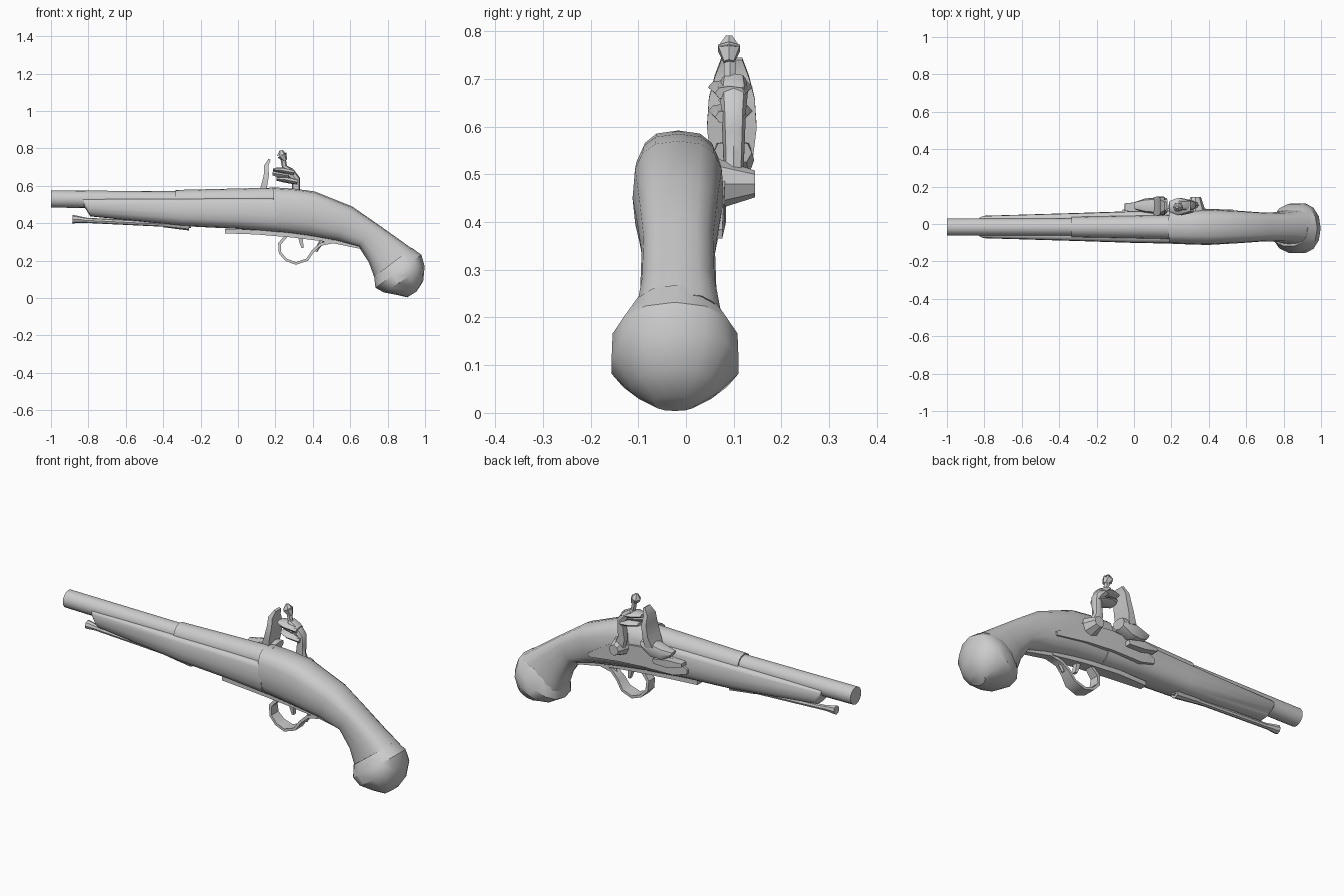
import bpy, bmesh, math
from mathutils import Vector

CY = -0.016  # centre line of barrel and stock


def finish(name, bm, angle=40):
    bmesh.ops.recalc_face_normals(bm, faces=bm.faces)
    mesh = bpy.data.meshes.new(name)
    bm.to_mesh(mesh)
    bm.free()
    ob = bpy.data.objects.new(name, mesh)
    bpy.context.collection.objects.link(ob)
    bpy.ops.object.select_all(action='DESELECT')
    ob.select_set(True)
    bpy.context.view_layer.objects.active = ob
    bpy.ops.object.shade_smooth_by_angle(angle=math.radians(angle))
    return ob


def oval(n=16, top=0.8, bottom=0.9):
    """Rounded section; smaller powers make that half boxier."""
    pts = []
    for i in range(n):
        a = 2 * math.pi * i / n
        s, c = math.sin(a), math.cos(a)
        p = top if c > 0 else bottom
        pts.append((math.copysign(abs(s) ** p, s), math.copysign(abs(c) ** p, c)))
    return pts


SQUARE = [(-1, -1), (1, -1), (1, 1), (-1, 1)]


def loft(name, stations, section, y=CY, angle=40):
    """Stations: (top x, top z, bottom x, bottom z, half width)."""
    bm = bmesh.new()
    rings = []
    for tx, tz, bx, bz, w in stations:
        top, bot = Vector((tx, y, tz)), Vector((bx, y, bz))
        mid, half = (top + bot) / 2, (top - bot) / 2
        rings.append([bm.verts.new(mid + half * v + Vector((0, w * u, 0))) for u, v in section])
    n = len(section)
    for a, b in zip(rings, rings[1:]):
        for i in range(n):
            j = (i + 1) % n
            bm.faces.new((a[i], a[j], b[j], b[i]))
    bm.faces.new(rings[0])
    bm.faces.new(rings[-1])
    return finish(name, bm, angle)


def strip(name, path, y, section=SQUARE):
    """Bar following a side-view path of (x, z, half thickness, half width)."""
    stations = []
    for i, (x, z, t, w) in enumerate(path):
        p, q = path[max(i - 1, 0)], path[min(i + 1, len(path) - 1)]
        d = Vector((q[0] - p[0], q[1] - p[1])).normalized()
        nx, nz = -d.y * t, d.x * t
        stations.append((x + nx, z + nz, x - nx, z - nz, w))
    return loft(name, stations, section, y)


def rod(name, a, b, r1, r2, n=8):
    a, b = Vector(a), Vector(b)
    bm = bmesh.new()
    bmesh.ops.create_cone(bm, cap_ends=True, segments=n, radius1=r1, radius2=r2, depth=(b - a).length)
    bmesh.ops.rotate(bm, verts=bm.verts, matrix=(b - a).to_track_quat('Z', 'Y').to_matrix())
    bmesh.ops.translate(bm, verts=bm.verts, vec=(a + b) / 2)
    return finish(name, bm)


# Barrel: slim front tube and thicker breech
rod("barrel", (-1, CY, 0.53), (-0.32, CY, 0.523), 0.046, 0.048, 16)
rod("breech", (-0.335, CY, 0.523), (0.22, CY, 0.525), 0.055, 0.066, 16)

# Stock: slim fore-end under the barrel, then wrist and grip
loft("fore_end", [
    (-0.83, 0.53, -0.82, 0.485, 0.05),
    (-0.81, 0.53, -0.79, 0.437, 0.06),
    (-0.30, 0.532, -0.30, 0.385, 0.075),
    (0.00, 0.535, 0.00, 0.37, 0.085),
    (0.21, 0.535, 0.21, 0.35, 0.089),
], oval(16, 0.35, 0.8))
loft("grip", [
    (0.185, 0.592, 0.20, 0.352, 0.089),
    (0.30, 0.585, 0.28, 0.343, 0.093),
    (0.41, 0.57, 0.38, 0.33, 0.096),
    (0.61, 0.49, 0.53, 0.305, 0.086),
    (0.74, 0.40, 0.645, 0.275, 0.077),
    (0.86, 0.315, 0.70, 0.19, 0.08),
    (0.95, 0.25, 0.74, 0.08, 0.095),
], oval(16, 0.7, 0.8))

# Flared butt cap
loft("butt_cap", [
    (0.93, 0.268, 0.728, 0.115, 0.098),
    (0.98, 0.232, 0.735, 0.055, 0.134),
    (0.998, 0.17, 0.78, 0.03, 0.136),
    (0.99, 0.09, 0.85, 0.017, 0.095),
    (0.955, 0.035, 0.905, 0.004, 0.045),
], oval(14, 0.9, 0.9), -0.023, 35)

# Ramrod with flared tip and its holders
rod("ramrod", (-0.86, CY, 0.418), (-0.25, CY, 0.388), 0.014, 0.014)
rod("ramrod_tip", (-0.885, CY, 0.422), (-0.81, CY, 0.417), 0.023, 0.013)
rod("ramrod_pipe", (-0.40, CY, 0.397), (-0.26, CY, 0.387), 0.018, 0.026)

# Trigger guard, its front tang, and the trigger
strip("guard_tang", [(-0.07, 0.358, 0.012, 0.02), (0.1, 0.352, 0.012, 0.03),
                     (0.3, 0.335, 0.012, 0.03), (0.5, 0.31, 0.012, 0.025)], CY)
strip("trigger_guard", [
    (0.26, 0.335, 0.009, 0.02), (0.222, 0.29, 0.008, 0.025), (0.225, 0.24, 0.007, 0.03),
    (0.26, 0.203, 0.007, 0.033), (0.31, 0.185, 0.007, 0.035), (0.37, 0.205, 0.007, 0.033),
    (0.40, 0.25, 0.007, 0.028), (0.44, 0.287, 0.008, 0.022), (0.51, 0.303, 0.01, 0.02),
    (0.66, 0.27, 0.008, 0.015)], CY)
rod("guard_post", (0.415, CY, 0.25), (0.46, CY, 0.325), 0.009, 0.014, 6)
strip("trigger", [(0.33, 0.345, 0.013, 0.014), (0.338, 0.30, 0.01, 0.013),
                  (0.345, 0.268, 0.006, 0.01)], CY)

# Lock plate on the far side with pan and spring
strip("lock_plate", [(-0.06, 0.44, 0.012, 0.012), (0.02, 0.45, 0.045, 0.016), (0.2, 0.455, 0.052, 0.018),
                     (0.36, 0.44, 0.05, 0.016), (0.53, 0.375, 0.01, 0.01)], 0.066)
loft("pan", [(-0.0, 0.545, 0.02, 0.51, 0.022), (0.06, 0.555, 0.06, 0.485, 0.038),
             (0.13, 0.575, 0.12, 0.485, 0.045), (0.18, 0.57, 0.17, 0.52, 0.04)], oval(8, 0.7, 0.9), 0.098)
strip("frizzen_spring", [(-0.05, 0.485, 0.008, 0.02), (0.03, 0.475, 0.02, 0.028),
                         (0.12, 0.465, 0.012, 0.022)], 0.09)

# Frizzen: curved upright striking plate
strip("frizzen", [(0.125, 0.545, 0.022, 0.045), (0.14, 0.60, 0.016, 0.052), (0.152, 0.66, 0.014, 0.048),
                  (0.15, 0.705, 0.012, 0.036), (0.168, 0.742, 0.006, 0.022)], 0.096)

# Cock: round base, curved neck, two jaws and jaw screw
rod("cock_base", (0.33, 0.06, 0.48), (0.33, 0.145, 0.48), 0.055, 0.028, 8)
strip("cock_neck", [(0.33, 0.47, 0.038, 0.02), (0.305, 0.54, 0.026, 0.022), (0.31, 0.59, 0.022, 0.024),
                    (0.31, 0.635, 0.023, 0.026), (0.275, 0.675, 0.025, 0.03),
                    (0.245, 0.70, 0.015, 0.026)], 0.1, oval(8))
for label, dx, dz in (("lower", 0.012, -0.025), ("upper", -0.005, 0.025)):
    strip(label + "_jaw", [(0.193 + dx, 0.662 + dz, 0.009, 0.028), (0.24 + dx, 0.658 + dz, 0.016, 0.047),
                           (0.305 + dx, 0.645 + dz, 0.015, 0.032)], 0.093, oval(8))
rod("flint", (0.185, 0.093, 0.668), (0.27, 0.093, 0.655), 0.012, 0.026, 4)
rod("jaw_screw", (0.262, 0.092, 0.63), (0.24, 0.092, 0.75), 0.014, 0.014, 6)
rod("screw_head", (0.252, 0.09, 0.735), (0.235, 0.09, 0.765), 0.012, 0.027, 6)
rod("screw_point", (0.235, 0.09, 0.765), (0.23, 0.09, 0.79), 0.027, 0.008, 6)
